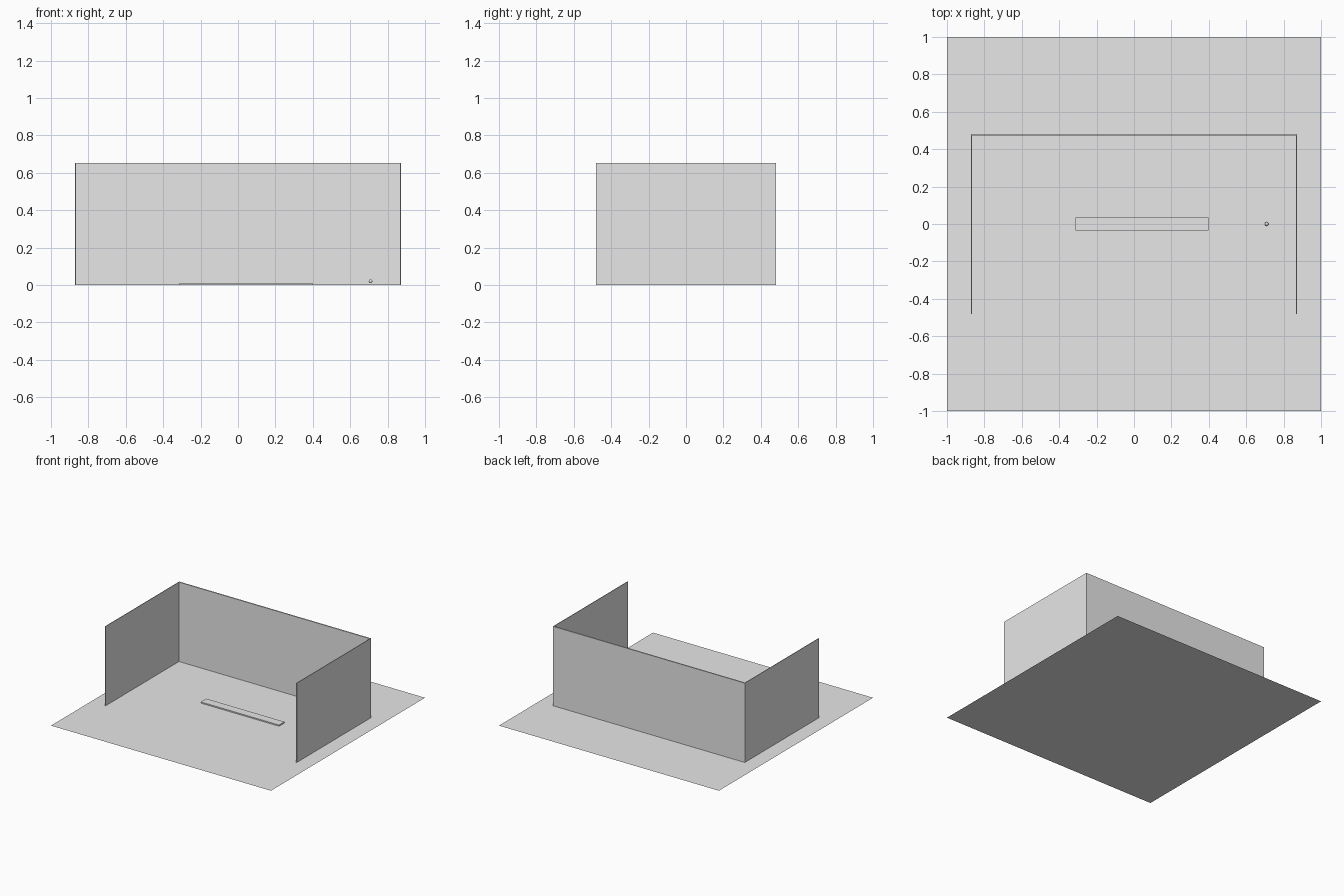
import bpy

if "Cube" in bpy.data.objects:
    bpy.data.objects.remove(bpy.data.objects["Cube"])

# one light grey finish for everything
grey = bpy.data.materials.new("light_grey")
grey.diffuse_color = (0.8, 0.8, 0.8, 1)
grey.use_nodes = True
grey.node_tree.nodes["Principled BSDF"].inputs["Base Color"].default_value = grey.diffuse_color


def box(name, lo, hi):
    """Axis-aligned box between two corners."""
    size = [b - a for a, b in zip(lo, hi)]
    mid = [(a + b) / 2 for a, b in zip(lo, hi)]
    bpy.ops.mesh.primitive_cube_add(size=1, location=mid)
    ob = bpy.context.object
    ob.name = name
    ob.scale = size
    bpy.ops.object.transform_apply(location=False, rotation=False, scale=True)
    ob.data.materials.append(grey)
    return ob


W, D, H, T = 0.872, 0.482, 0.652, 0.005   # enclosure half width, half depth, height, thickness

# ground sheet, a single flat face
bpy.ops.mesh.primitive_plane_add(size=2)
floor = bpy.context.object
floor.name = "floor_sheet"
floor.data.materials.append(grey)

# three-sided screen, open at the front
box("back_wall", (-W, D - 0.01, 0), (W, D, H))
for side, s in (("left", -1), ("right", 1)):
    xs = sorted((s * W, s * (W - T)))
    box(side + "_wall", (xs[0], -D, 0), (xs[1], D - 0.01, H))

# flat bar lying on the floor
box("flat_bar", (-0.314, -0.035, 0), (0.398, 0.035, 0.01))

# small ball beside the bar
bpy.ops.mesh.primitive_uv_sphere_add(segments=24, ring_count=12, radius=0.01,
                                     location=(0.709, 0, 0.02))
ball = bpy.context.object
ball.name = "small_ball"
ball.data.materials.append(grey)
bpy.ops.object.shade_smooth()
